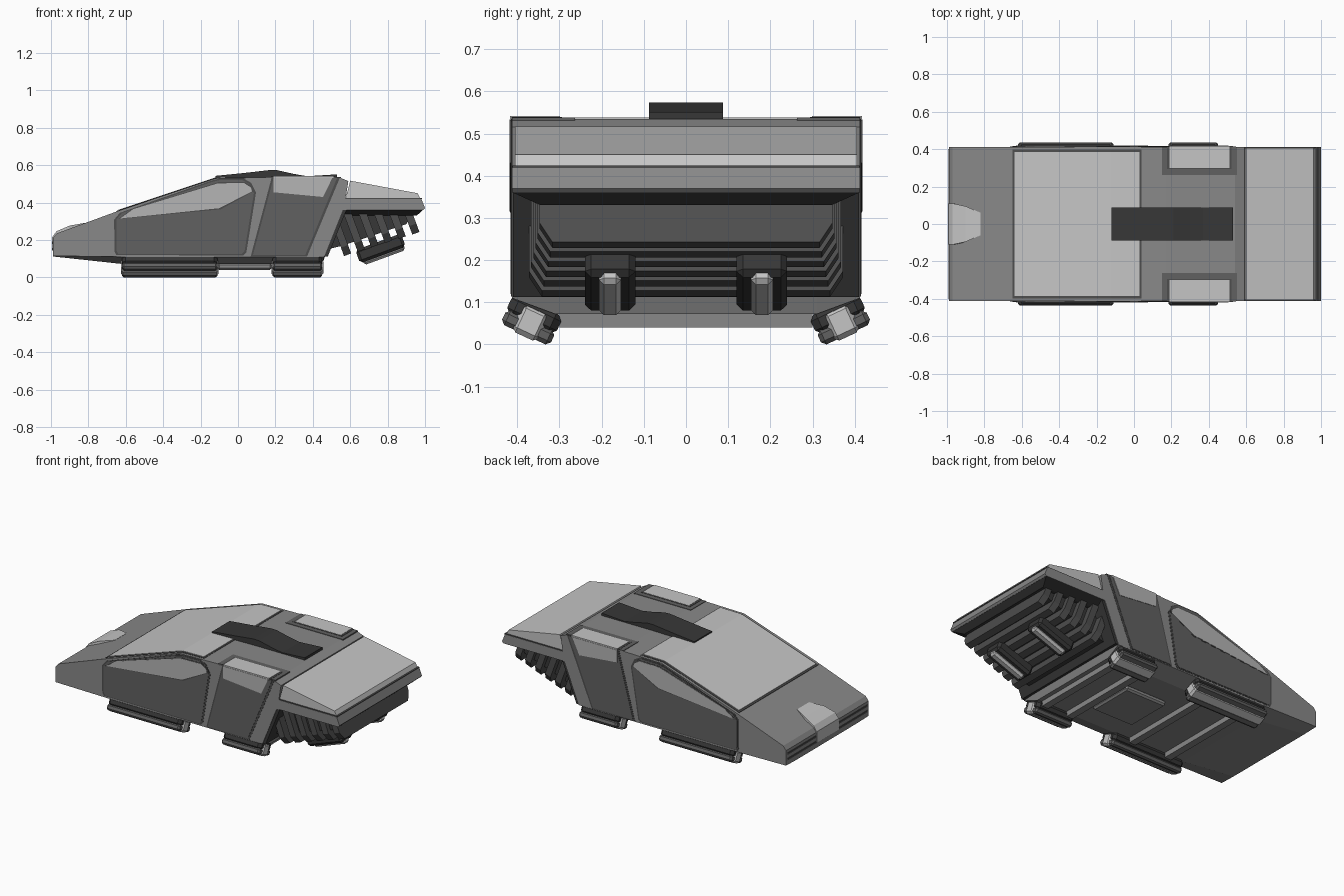
import bpy, bmesh, math
from mathutils import Matrix, Vector

if "Cube" in bpy.data.objects:
    bpy.data.objects.remove(bpy.data.objects["Cube"])

def mat(name, v):
    m = bpy.data.materials.new(name)
    m.diffuse_color = (v, v, v, 1)
    m.use_nodes = True
    m.node_tree.nodes["Principled BSDF"].inputs["Base Color"].default_value = m.diffuse_color
    return m

BODY = mat("body grey", 0.25)
LIGHT = mat("light panel", 0.56)
GLASS = mat("side glass", 0.46)
DOOR = mat("door grey", 0.12)
FIN = mat("fin and trim grey", 0.075)
DARK = mat("charcoal", 0.038)

def finish(name, bm, m):
    bmesh.ops.recalc_face_normals(bm, faces=bm.faces)
    me = bpy.data.meshes.new(name)
    bm.to_mesh(me)
    bm.free()
    me.materials.append(m)
    o = bpy.data.objects.new(name, me)
    bpy.context.collection.objects.link(o)
    return o

def loft(name, rings, m):
    """Bridge equal-length rings of 3D points and cap both ends."""
    bm = bmesh.new()
    rs = [[bm.verts.new(p) for p in r] for r in rings]
    n = len(rs[0])
    for a, b in zip(rs, rs[1:]):
        for i in range(n):
            j = (i + 1) % n
            bm.faces.new((a[i], a[j], b[j], b[i]))
    bm.faces.new(rs[0])
    bm.faces.new(rs[-1])
    return finish(name, bm, m)

def prism(name, prof, y0, y1, m):
    return loft(name, [[(x, y, z) for x, z in prof] for y in (y0, y1)], m)

def sides(name, prof, y0, y1, m):
    prism(name + "_right", prof, -y0, -y1, m)
    prism(name + "_left", prof, y0, y1, m)

def grow(prof, d):
    cx = sum(p[0] for p in prof) / len(prof)
    cz = sum(p[1] for p in prof) / len(prof)
    out = []
    for x, z in prof:
        v = Vector((x - cx, z - cz))
        v *= 1 + d / v.length
        out.append((cx + v.x, cz + v.y))
    return out

def box(name, dims, m, M=Matrix(), bevel=0.0):
    bm = bmesh.new()
    bmesh.ops.create_cube(bm, size=1)
    bmesh.ops.scale(bm, vec=dims, verts=bm.verts)
    if bevel:
        bmesh.ops.bevel(bm, geom=list(bm.edges), offset=bevel, segments=1, affect='EDGES')
    bm.transform(M)
    return finish(name, bm, m)

def T(x, y, z):
    return Matrix.Translation((x, y, z))

# Main hull: side profile with chamfered lower edges
upper = [(-.99, .21), (-.97, .235), (-.62, .363), (-.12, .53), (.17, .535), (.54, .535),
         (.59, .515), (.575, .42), (.98, .42), (1.0, .37), (.99, .36), (.56, .36)]
outer = upper + [(.46, .11), (-.62, .11), (-.99, .115)]
inner = upper + [(.45, .072), (-.62, .072), (-.99, .112)]
loft("hull", [[(x, y, z) for x, z in p] for y, p in
              ((-.413, outer), (-.31, inner), (.31, inner), (.413, outer))], BODY)

# Rear deck lid
prism("rear_lid", [(.575, .42), (.6, .517), (.96, .45), (.975, .42)], -.405, .405, LIGHT)
prism("rear_lid_trim", [(.57, .418), (.57, .424), (.984, .424), (.984, .418)], -.411, .411, FIN)

# Windshield and its trim
def shield(x0, x1, d):
    z0 = .363 + (x0 + .62) * .334
    return [(x0, z0 - .01), (x0, z0 + d), (-.12, .53 + d), (x1, .5325 + d), (x1, .51)]
prism("windshield_trim", shield(-.65, .04, .002), -.397, .397, FIN)
prism("windshield", shield(-.64, .03, .005), -.385, .385, LIGHT)

# Nose plate wrapping over the front edge
loft("nose_plate", [[(-.993, -.11, .215), (-.993, .11, .215), (-.99, .11, .19), (-.99, -.11, .19)],
                    [(-.97, -.11, .247), (-.97, .11, .247), (-.95, .11, .22), (-.95, -.11, .22)],
                    [(-.9, -.095, .277), (-.9, .095, .277), (-.9, .095, .24), (-.9, -.095, .24)],
                    [(-.82, -.06, .291), (-.82, .06, .291), (-.82, .06, .27), (-.82, -.06, .27)]], LIGHT)
box("nose_badge_front", (.008, .22, .07), LIGHT, T(-.99, 0, .18))
for i, z in enumerate((.15, .185)):
    box(f"nose_strip_{i}", (.004, .80, .012), FIN, T(-.991, 0, z))

# Roof strip
prism("roof_strip", [(-.12, .532), (-.12, .543), (.03, .558), (.17, .574), (.21, .573), (.30, .553),
                     (.37, .541), (.53, .551), (.53, .532)], -.088, .088, DARK)

# Front and rear doors with windows
door = [(-.64, .125), (-.65, .145), (-.65, .31), (-.62, .345), (-.14, .51), (-.1, .52), (.02, .522),
        (.06, .5), (.085, .45), (.035, .14), (.02, .125)]
win = [(-.63, .315), (-.56, .365), (-.11, .502), (.03, .506), (.07, .48), (.075, .46), (-.1, .37)]
rdoor = [(.08, .12), (.19, .532), (.53, .532), (.36, .12)]
rwin = [(.19, .455), (.19, .533), (.505, .533), (.455, .43)]
sides("front_door_trim", grow(door, .012), .41, .4145, FIN)
sides("front_door", door, .41, .4165, DOOR)
sides("front_window_trim", grow(win, .01), .41, .4175, FIN)
sides("front_window", win, .41, .419, GLASS)
sides("rear_door_trim", [(.068, .113), (.18, .534), (.545, .534), (.37, .113)], .41, .4145, FIN)
sides("rear_door", rdoor, .41, .4165, DOOR)
sides("rear_window", rwin, .41, .419, GLASS)

# Roof corner windows
for s, n in ((-1, "right"), (1, "left")):
    box("corner_frame_" + n, (.40, .15, .01), DOOR, T(.35, s * .338, .533))
    box("corner_trim_" + n, (.345, .12, .01), FIN, T(.35, s * .354, .5345))
    box("corner_glass_" + n, (.32, .118, .01), LIGHT, T(.35, s * .358, .5362))

# Rear lower shadowed back and engine core
prism("hull_back", [(.455, .112), (.555, .36), (.58, .36), (.48, .112)], -.41, .41, DARK)
prism("engine_core", [(.5, .37), (.95, .37), (.90, .285), (.56, .17), (.48, .15)], -.325, .325, DARK)
loft("tail_underside", [[(.55, -.413, .361), (.99, -.413, .361), (.99, .413, .361), (.55, .413, .361)],
                        [(.55, -.345, .33), (.955, -.345, .33), (.955, .345, .33), (.55, .345, .33)]], DARK)

# Engine cooling ribs, leaning back with chamfered lower corners
for i in range(6):
    t = i / 5
    xb, zb, w = .585 + .365 * t, .12 + .115 * t, .372 - .025 * t
    out = [(-w, .345), (-w, zb + .045), (-w + .03, zb), (w - .03, zb), (w, zb + .045), (w, .345)]
    rings = [[(xb + dx - (z - zb) * .37, y, z + dz) for y, z in out]
             for dx, dz in ((-.018, -.006), (.02, .008))]
    loft(f"engine_rib_{i}", rings, FIN)

# Rear thrusters under the ribs
for s, n in ((-1, "right"), (1, "left")):
    M = T(.762, s * .18, .155) @ Matrix.Rotation(-.35, 4, 'Y')
    box("thruster_" + n, (.26, .12, .075), DARK, M, .015)
    box("thruster_glow_" + n, (.235, .052, .085), LIGHT, M @ T(.005, 0, -.012), .012)

# Hover pods, tilted outward along the lower chamfer
for s, n in ((-1, "right"), (1, "left")):
    for part, x0, x1 in (("front", -.62, -.11), ("rear", .185, .45)):
        M = T((x0 + x1) / 2, s * .365, .06) @ Matrix.Rotation(s * math.radians(25), 4, 'X')
        L = x1 - x0
        box(f"{part}_pod_{n}", (L, .13, .06), DARK, M @ T(0, 0, .012), .018)
        box(f"{part}_pod_skirt_{n}", (L, .128, .038), DOOR, M @ T(0, 0, -.022), .01)
        box(f"{part}_pod_bar_{n}", (L + .012, .07, .075), LIGHT, M @ T(0, 0, -.008), .012)

# Underside cross bars and centre panel
for i, x in enumerate((-.5, -.24, .22, .4)):
    box(f"cross_bar_{i}", (.045, .6, .035), BODY, T(x, 0, .058))
box("belly_panel", (.29, .30, .035), BODY, T(.035, 0, .058), .01)
